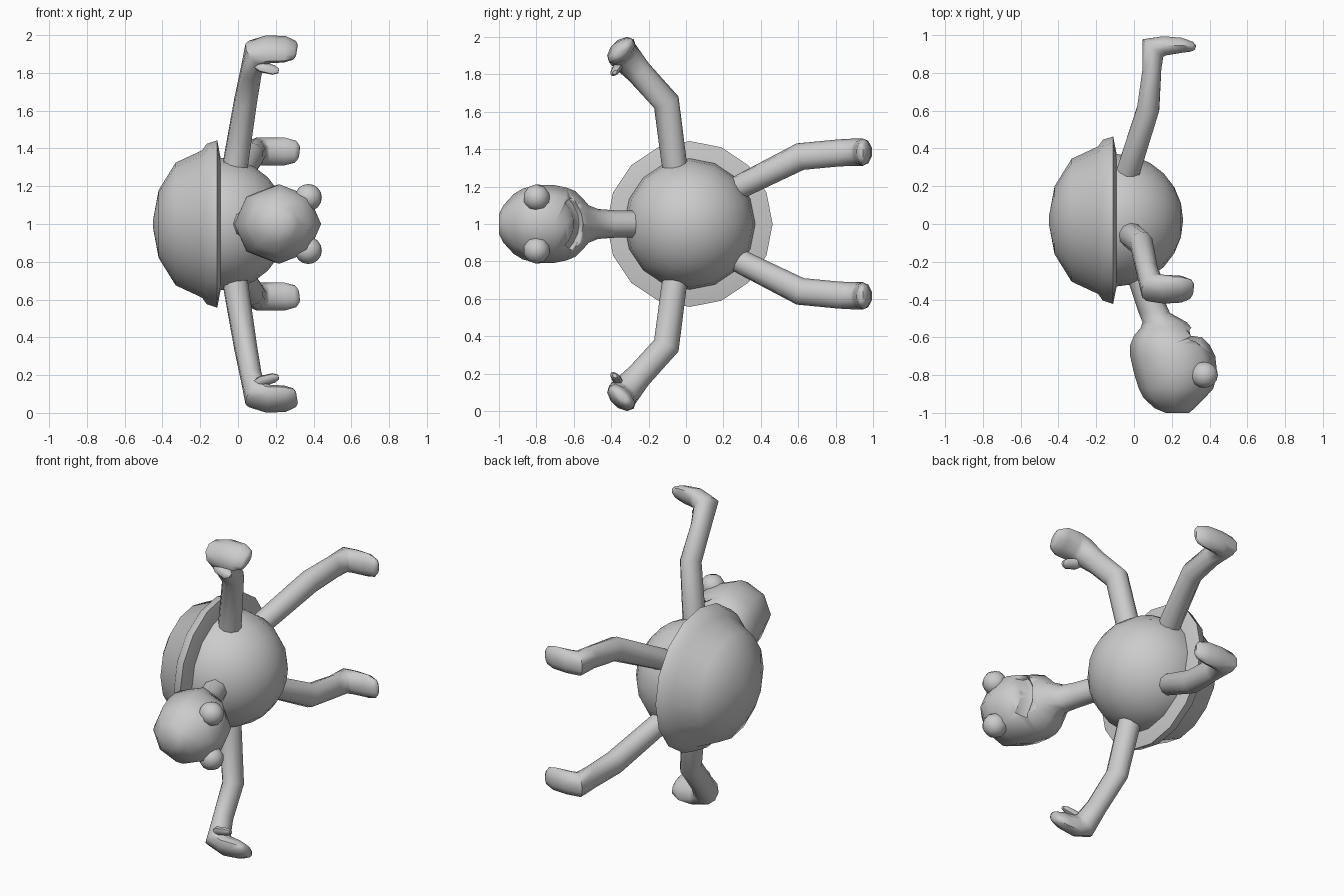
import bpy, bmesh, math
from mathutils import Vector

cube = bpy.data.objects.get("Cube")
if cube:
    bpy.data.objects.remove(cube)

grey = bpy.data.materials.new("plain_grey")
grey.use_nodes = True
colour = (0.6, 0.6, 0.6, 1)
grey.diffuse_color = colour
grey.node_tree.nodes["Principled BSDF"].inputs["Base Color"].default_value = colour

MIDDLE = Vector((0, 0, 1))   # the body is symmetric above and below this height


def finish(bm, name, mirror=False, angle=50):
    bmesh.ops.recalc_face_normals(bm, faces=bm.faces)
    mesh = bpy.data.meshes.new(name)
    bm.to_mesh(mesh)
    bm.free()
    mesh.materials.append(grey)
    obj = bpy.data.objects.new(name, mesh)
    obj.location = MIDDLE
    bpy.context.collection.objects.link(obj)
    bpy.ops.object.select_all(action='DESELECT')
    obj.select_set(True)
    bpy.context.view_layer.objects.active = obj
    bpy.ops.object.shade_smooth_by_angle(angle=math.radians(angle))
    if mirror:
        mod = obj.modifiers.new("mirror", 'MIRROR')
        mod.use_axis = (False, False, True)
        mod.use_mirror_merge = False
    return obj


def loft(name, stations, side, sides=8, axis=None, mirror=False, angle=50):
    """Skin elliptical rings; each station is x, y, z, radius along side, other radius."""
    bm = bmesh.new()
    points = [Vector(s[:3]) for s in stations]
    rings = []
    for i, s in enumerate(stations):
        before = points[i] - points[i - 1] if i else points[1] - points[0]
        after = points[i + 1] - points[i] if i + 1 < len(points) else before
        t = Vector(axis) if axis else before.normalized() + after.normalized()
        t.normalize()
        a = Vector(side)
        a = (a - t * a.dot(t)).normalized()
        b = t.cross(a)
        turns = [math.tau * k / sides for k in range(sides)]
        rings.append([bm.verts.new(points[i] + a * s[3] * math.cos(u) + b * s[4] * math.sin(u))
                      for u in turns])
    for r, q in zip(rings, rings[1:]):
        for k in range(sides):
            n = (k + 1) % sides
            bm.faces.new((r[k], r[n], q[n], q[k]))
    bm.faces.new(rings[0])
    bm.faces.new(rings[-1])
    return finish(bm, name, mirror, angle)


def ball(name, centre, radius, segments, rings, mirror=False):
    bm = bmesh.new()
    bmesh.ops.create_uvsphere(bm, u_segments=segments, v_segments=rings, radius=radius)
    for v in bm.verts:   # poles along x
        v.co = Vector((v.co.z, v.co.x, v.co.y)) + Vector(centre)
    return finish(bm, name, mirror)


# Round belly and domed shell with a flared rim
ball("body", (-0.09, 0.02, 0), 0.35, 16, 12)
shell = [(-0.45, 0.02), (-0.42, 0.18), (-0.33, 0.325), (-0.19, 0.39),
         (-0.165, 0.425), (-0.11, 0.443), (-0.09, 0.34)]
loft("shell", [(x, 0.02, 0, r, r) for x, r in shell], (0, 0, 1), 16, (1, 0, 0), angle=40)

# Head and neck: y, lowest x, highest x, half width
head_rows = [(-1.0, 0.17, 0.29, 0.05), (-0.975, 0.11, 0.32, 0.10),
             (-0.92, 0.05, 0.375, 0.16), (-0.87, 0.025, 0.42, 0.19),
             (-0.79, 0.0, 0.44, 0.21), (-0.7, -0.02, 0.43, 0.207),
             (-0.64, -0.02, 0.4, 0.195), (-0.59, 0.0, 0.35, 0.175),
             (-0.55, 0.035, 0.305, 0.135), (-0.52, 0.045, 0.28, 0.1),
             (-0.47, 0.025, 0.19, 0.08), (-0.38, -0.005, 0.15, 0.073),
             (-0.22, -0.06, 0.09, 0.073)]
head = loft("head_and_neck",
            [((lo + hi) / 2, y, 0, w, (hi - lo) / 2) for y, lo, hi, w in head_rows],
            (0, 0, 1), 8, (0, 1, 0))

# Curved mouth slot
mouth = [(0.35, -0.57 - 3.2 * z * z, z, 0.08, 0.028)
         for z in (-0.13, -0.1, -0.05, 0, 0.05, 0.1, 0.13)]
cutter = loft("mouth_cutter", mouth, (1, 0, 0))
cutter.hide_render = True
cutter.hide_set(True)
cut = head.modifiers.new("mouth", 'BOOLEAN')
cut.operation = 'DIFFERENCE'
cut.solver = 'EXACT'
cut.object = cutter

ball("eyes", (0.372, -0.798, 0.14), 0.072, 10, 8, mirror=True)

# Arms: bent at the elbow, with a flat hand turned forward and a small thumb
across = (0, 0.72, 0.69)
arm = [(-0.02, -0.05, 0.26, 0.068, 0.068), (-0.01, -0.065, 0.34, 0.068, 0.068),
       (0.04, -0.105, 0.65, 0.072, 0.062), (0.07, -0.25, 0.81, 0.07, 0.058),
       (0.095, -0.335, 0.905, 0.085, 0.075), (0.16, -0.345, 0.925, 0.09, 0.058),
       (0.25, -0.345, 0.925, 0.088, 0.048), (0.3, -0.345, 0.92, 0.065, 0.032),
       (0.312, -0.345, 0.918, 0.04, 0.018)]
loft("arms", arm, across, 10, mirror=True)
thumb = [(0.07, -0.335, 0.87, 0.03, 0.026), (0.13, -0.37, 0.83, 0.034, 0.024),
         (0.19, -0.378, 0.815, 0.032, 0.02), (0.215, -0.38, 0.81, 0.014, 0.01)]
loft("thumbs", thumb, across, 8, mirror=True)

# Legs: bent at the knee, ending in a flat foot
leg = [(-0.05, 0.22, 0.16, 0.065, 0.065), (-0.02, 0.31, 0.21, 0.065, 0.065),
       (0.075, 0.61, 0.36, 0.073, 0.062), (0.095, 0.82, 0.38, 0.072, 0.052),
       (0.1, 0.93, 0.384, 0.074, 0.075), (0.16, 0.942, 0.384, 0.074, 0.054),
       (0.25, 0.945, 0.384, 0.073, 0.042), (0.305, 0.938, 0.382, 0.058, 0.028),
       (0.322, 0.933, 0.38, 0.035, 0.014)]
loft("legs", leg, (0, 0, 1), 10, mirror=True)
